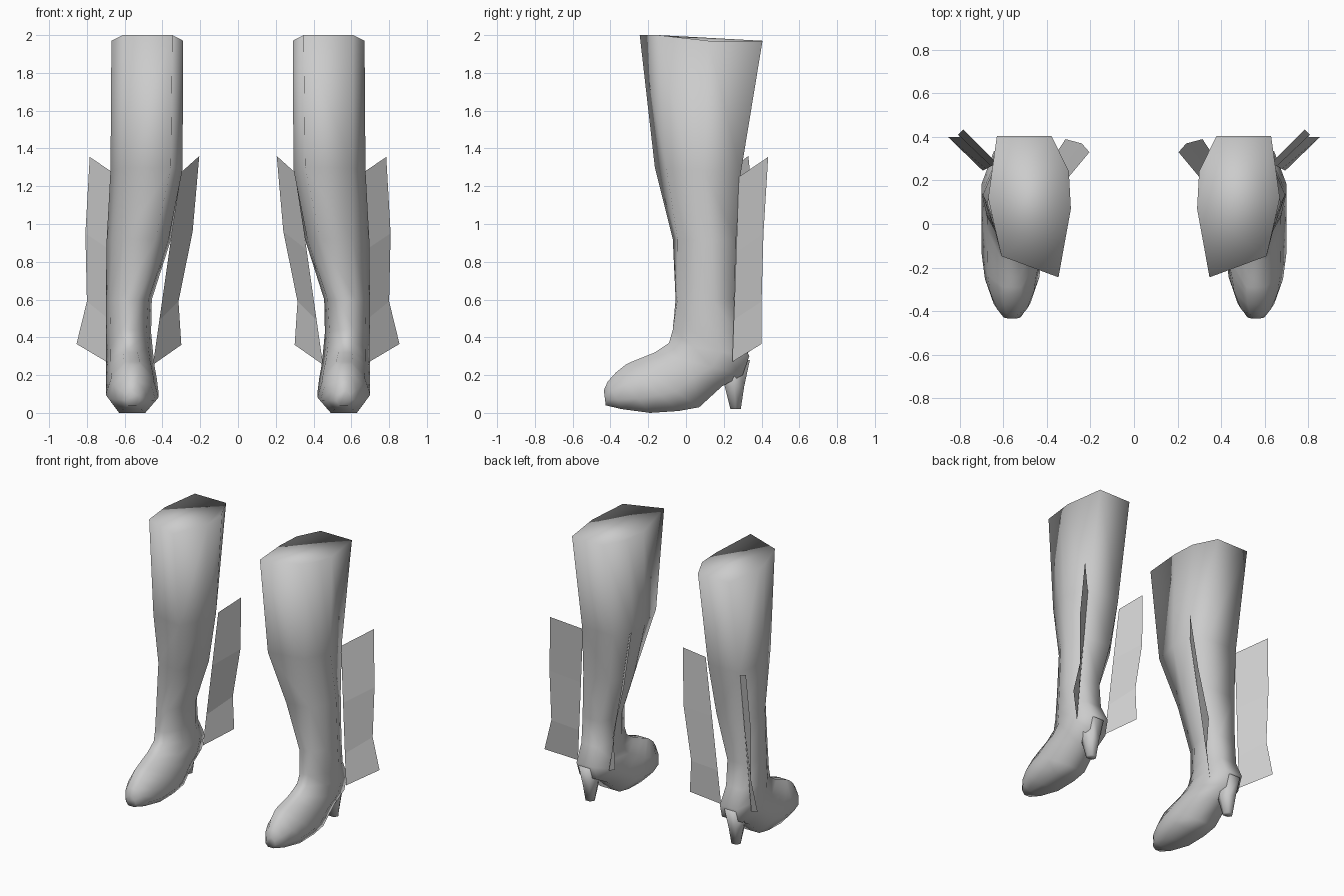
import bpy
import bmesh
from mathutils import Vector

old = bpy.data.objects.get("Cube")
if old:
    bpy.data.objects.remove(old, do_unlink=True)

GREY = (0.6, 0.6, 0.6, 1.0)
grey = bpy.data.materials.new("plain grey")
grey.use_nodes = True
grey.diffuse_color = GREY
grey.node_tree.nodes["Principled BSDF"].inputs["Base Color"].default_value = GREY


def loft(name, rings, caps=True, closed=True, smooth=True):
    """Skin a list of point rings, then mirror the part to the other boot."""
    bm = bmesh.new()
    rows = [[bm.verts.new(p) for p in ring] for ring in rings]
    count = len(rows[0])
    for a, b in zip(rows, rows[1:]):
        for i in range(count if closed else count - 1):
            j = (i + 1) % count
            bm.faces.new((a[i], a[j], b[j], b[i]))
    if caps:
        bm.faces.new(rows[0])
        bm.faces.new(rows[-1])
    bmesh.ops.recalc_face_normals(bm, faces=bm.faces)
    for face in bm.faces:
        face.smooth = smooth
    mesh = bpy.data.meshes.new(name)
    bm.to_mesh(mesh)
    bm.free()
    mesh.materials.append(grey)
    obj = bpy.data.objects.new(name, mesh)
    bpy.context.collection.objects.link(obj)
    mirror = obj.modifiers.new("other boot", 'MIRROR')
    mirror.use_mirror_merge = False
    return obj


# Unit cross-sections (across, front to back) for the leg and the foot
LEG = [(-.7, -1), (.68, -.7), (.88, -.2), (1, .12), (.79, 1), (-.53, 1), (-.95, .5), (-1, -.03)]
FOOT = [(-.3, -1), (.3, -1), (.8, -.4), (1, .3), (.55, 1), (-.55, 1), (-1, .4), (-.8, -.35)]


def boot_ring(front, back, x0, x1, blend):
    ring = []
    for (lu, lv), (fu, fv) in zip(LEG, FOOT):
        u = lu + (fu - lu) * blend
        v = lv + (fv - lv) * blend
        t = (v + 1) / 2
        y, z = Vector(front).lerp(Vector(back), t)
        ring.append(((x0 + x1) / 2 + u * (x1 - x0) / 2, y, z))
    return ring


# Rows run from the rim down the leg and forward to the toe
ROWS = [
    ((-.245, 2), (.405, 1.97), .29, .67, 0),
    ((-.165, 1.3), (.29, 1.27), .29, .675, .1),
    ((-.07, .92), (.265, .92), .35, .695, .5),
    ((-.055, .6), (.255, .6), .455, .7, .8),
    ((-.07, .44), (.275, .42), .46, .7, 1),
    ((-.09, .37), (.335, .3), .45, .7, 1),
    ((-.165, .32), (.3, .2), .44, .7, 1),
    ((-.24, .29), (.19, .14), .43, .7, 1),
    ((-.29, .27), (.07, .03), .42, .7, 1),
    ((-.32, .255), (-.04, .01), .42, .7, 1),
    ((-.37, .215), (-.19, 0), .435, .685, 1),
    ((-.415, .165), (-.34, .02), .475, .645, 1),
    ((-.435, .12), (-.425, .04), .52, .6, 1),
]
rings = [boot_ring(*row) for row in ROWS]
# Rim steps down behind the front edge
rings[0] = [(x, y, 2 if y < -.14 else 1.97) for x, y, z in rings[0]]
loft("boot", rings)


# Tapered heel
def heel_ring(z, y0, y1, half):
    x = .585
    mid = (y0 + y1) / 2
    return [(x - half * .6, y0, z), (x + half * .6, y0, z), (x + half, mid, z),
            (x + half * .5, y1, z), (x - half * .5, y1, z), (x - half, mid, z)]


loft("heel", [heel_ring(.28, .17, .338, .08), heel_ring(.14, .205, .308, .055),
              heel_ring(.02, .235, .29, .035)])


# Thin side fins: each row is an attached point and an outer point
def fin(name, top, bottom, outer):
    top, bottom = Vector(top), Vector(bottom)
    drop = outer[0][2] - outer[-1][2]
    rows = [(top.lerp(bottom, (outer[0][2] - p[2]) / drop), p) for p in outer]
    loft(name, rows, caps=False, closed=False, smooth=False)


fin("outer_fin", (.63, .28, 1.25), (.695, .245, .27),
    [(.785, .435, 1.355), (.808, .41, .95), (.8, .4, .59), (.855, .4, .365)])
fin("inner_fin", (.305, .21, 1.27), (.45, .24, .255),
    [(.205, .33, 1.36), (.24, .37, .96), (.315, .39, .59), (.3, .385, .36)])
